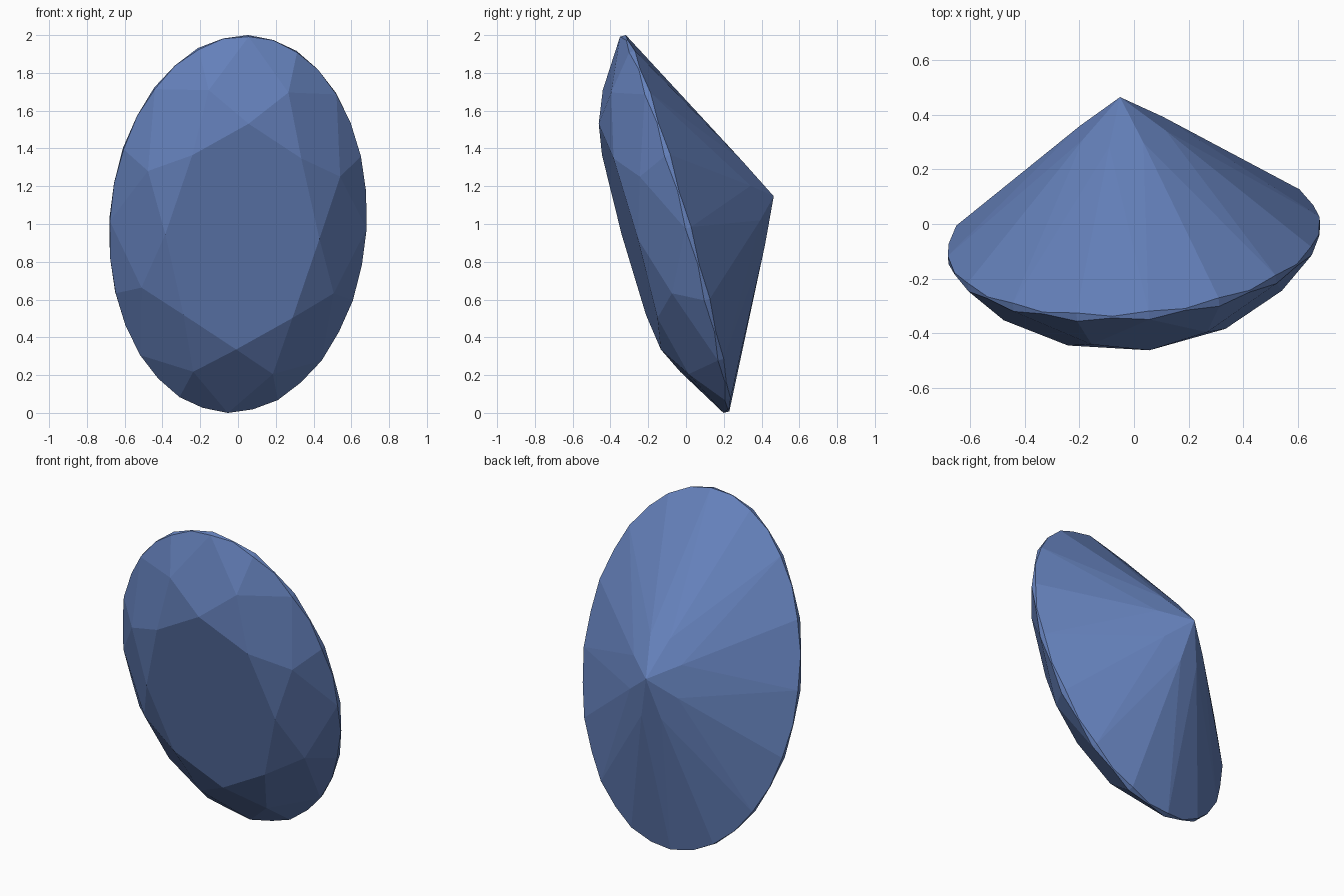
import bpy, bmesh
from math import cos, sin, radians
from mathutils import Vector

if "Cube" in bpy.data.objects:
    bpy.data.objects.remove(bpy.data.objects["Cube"])

# Tilted oval frame of the stone: long axis, short axis, depth axis (towards the point)
CENTRE = Vector((0, -0.06, 1.0))
LONG = Vector((0.055, -0.274, 0.996))
SHORT = Vector((0.68, 0.072, -0.02))
DEPTH = LONG.cross(SHORT).normalized()

TABLE_R, TABLE_H = 0.60, 0.248      # flat front face
STAR_R, STAR_H = 0.81, 0.16         # crown corners
LOW_R, POINT_H = 0.24, 0.547        # pavilion corners and point
GIRDLE = 0.016                      # half thickness of the rim

bm = bmesh.new()


def vert(r, deg, h):
    a = radians(deg)
    return bm.verts.new(CENTRE + r * (cos(a) * SHORT + sin(a) * LONG) - h * DEPTH)


def rim_height(corner_r, corner_h):
    """Rim height halfway along a facet so that the facet stays flat."""
    c = cos(radians(11.25))
    return GIRDLE - (1 - c) * (corner_h - GIRDLE) / (c - corner_r * c)


low_h = POINT_H - (POINT_H - GIRDLE) * LOW_R * cos(radians(22.5))
up_mid, low_mid = rim_height(STAR_R, STAR_H), -rim_height(LOW_R, low_h)

table = [vert(TABLE_R, 45 * i, TABLE_H) for i in range(8)]
star = [vert(STAR_R, 45 * i + 22.5, STAR_H) for i in range(8)]
upper = [vert(1, 11.25 * i, up_mid if i % 2 else GIRDLE) for i in range(32)]
lower = [vert(1, 11.25 * i, min(low_mid, up_mid - 0.002) if i % 2 else -GIRDLE) for i in range(32)]
low = [vert(LOW_R, 45 * i + 22.5, -low_h) for i in range(8)]
point = vert(0, 0, -POINT_H)

# Table, crown facets and pavilion facets
bm.faces.new(table)
for i in range(8):
    j, k = (i + 1) % 8, 4 * i
    u = [upper[(k + n) % 32] for n in range(5)]
    d = [lower[(k + n) % 32] for n in range(5)]
    for f in ((table[i], star[i], table[j]),
              (table[i], star[i - 1], u[0], star[i]),
              (star[i], u[0], u[1], u[2]),
              (star[i], u[2], u[3], u[4]),
              (low[i], d[0], d[1], d[2]),
              (low[i], d[2], d[3], d[4]),
              (point, low[i - 1], d[0], low[i])):
        bm.faces.new(f)

# Thin rim
for i in range(32):
    j = (i + 1) % 32
    bm.faces.new((upper[i], lower[i], lower[j], upper[j]))

bmesh.ops.recalc_face_normals(bm, faces=bm.faces)
mesh = bpy.data.meshes.new("oval_gemstone")
bm.to_mesh(mesh)
bm.free()

# Blue colour
mat = bpy.data.materials.new("blue_stone")
mat.diffuse_color = (0.13, 0.22, 0.5, 1)
mat.use_nodes = True
mat.node_tree.nodes["Principled BSDF"].inputs["Base Color"].default_value = mat.diffuse_color
mesh.materials.append(mat)
bpy.context.collection.objects.link(bpy.data.objects.new("oval_gemstone", mesh))
